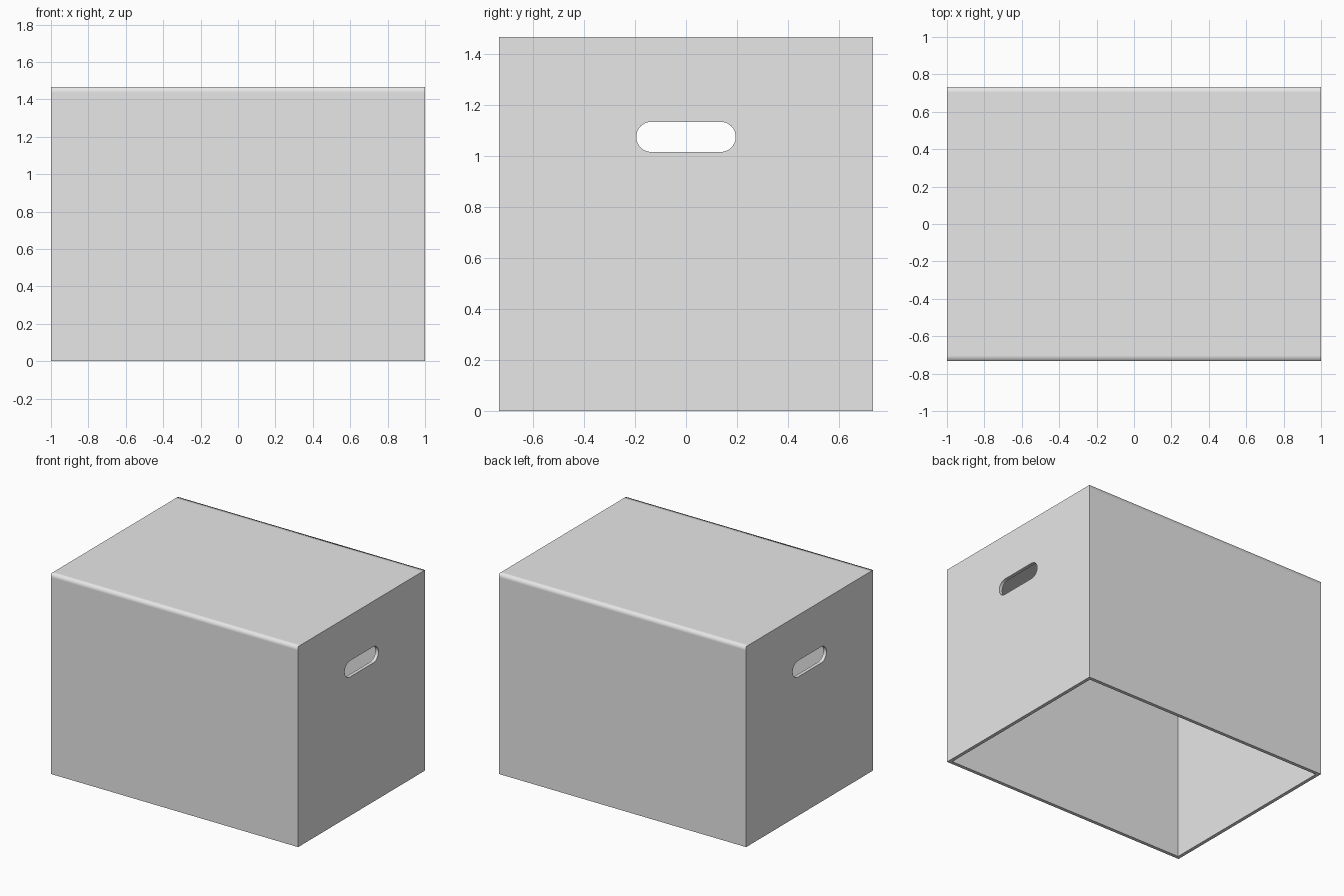
import bpy
import bmesh
import math
from mathutils import Matrix, Vector

if "Cube" in bpy.data.objects:
    bpy.data.objects.remove(bpy.data.objects["Cube"], do_unlink=True)

HALF_X, HALF_Y, HEIGHT = 1.0, 0.733, 1.467
WALL = 0.025
STRIP = 0.03                      # width of the softened long top edges
HANDLE_Z, HANDLE_HALF, HANDLE_R = 1.075, 0.195, 0.059

grey = bpy.data.materials.new("plain grey")
grey.use_nodes = True
colour = (0.8, 0.8, 0.8, 1)
grey.diffuse_color = colour
grey.node_tree.nodes["Principled BSDF"].inputs["Base Color"].default_value = colour


def add_object(name, bm):
    bmesh.ops.recalc_face_normals(bm, faces=bm.faces)
    mesh = bpy.data.meshes.new(name)
    bm.to_mesh(mesh)
    bm.free()
    mesh.materials.append(grey)
    obj = bpy.data.objects.new(name, mesh)
    bpy.context.collection.objects.link(obj)
    return obj


def block(low, high):
    bm = bmesh.new()
    low, high = Vector(low), Vector(high)
    bmesh.ops.create_cube(bm, size=1, matrix=Matrix.Translation((low + high) / 2)
                          @ Matrix.Diagonal((*(high - low), 1)))
    return bm


# Outer block, with edge strips next to the soft top edges
bm = block((-HALF_X, -HALF_Y, 0), (HALF_X, HALF_Y, HEIGHT))
for point, normal in (((0, HALF_Y - STRIP, 0), (0, 1, 0)),
                      ((0, STRIP - HALF_Y, 0), (0, 1, 0)),
                      ((0, 0, HEIGHT - STRIP), (0, 0, 1))):
    bmesh.ops.bisect_plane(bm, geom=bm.verts[:] + bm.edges[:] + bm.faces[:],
                           plane_co=point, plane_no=normal)
box = add_object("open_bottom_box", bm)

# Cavity, open at the bottom
cavity = add_object("cavity_cutter", block((WALL - HALF_X, WALL - HALF_Y, -0.5),
                                           (HALF_X - WALL, HALF_Y - WALL, HEIGHT - WALL)))

# Rounded slot through both end walls
bm = bmesh.new()
ring = []
for side in (1, -1):
    for i in range(17):
        a = math.pi * i / 16 - side * math.pi / 2
        ring.append(bm.verts.new((-1.5, side * (HANDLE_HALF - HANDLE_R) + HANDLE_R * math.cos(a),
                                  HANDLE_Z + HANDLE_R * math.sin(a))))
    if side == 1:
        continue
# the second half circle runs on from the first, giving one closed outline
slot = bm.faces.new(ring)
swept = bmesh.ops.extrude_face_region(bm, geom=[slot])["geom"]
bmesh.ops.translate(bm, vec=(3, 0, 0),
                    verts=[v for v in swept if isinstance(v, bmesh.types.BMVert)])
handle = add_object("handle_cutter", bm)

# Cut, bake the result, and drop the cutters
for cutter in (cavity, handle):
    mod = box.modifiers.new(cutter.name, 'BOOLEAN')
    mod.operation = 'DIFFERENCE'
    mod.solver = 'EXACT'
    mod.object = cutter
result = bpy.data.meshes.new_from_object(
    box.evaluated_get(bpy.context.evaluated_depsgraph_get()))
box.modifiers.clear()
box.data = result
for cutter in (cavity, handle):
    bpy.data.objects.remove(cutter, do_unlink=True)

# Smooth shading, sharp everywhere except the two long top edges
bm = bmesh.new()
bm.from_mesh(result)
for face in bm.faces:
    face.smooth = True
    face.material_index = 0
for edge in bm.edges:
    soft = all(abs(abs(v.co.y) - HALF_Y) < 0.001 and abs(v.co.z - HEIGHT) < 0.001
               for v in edge.verts)
    edge.smooth = soft or edge.calc_face_angle(0) < math.radians(30)
bm.to_mesh(result)
bm.free()
result.materials.clear()
result.materials.append(grey)
